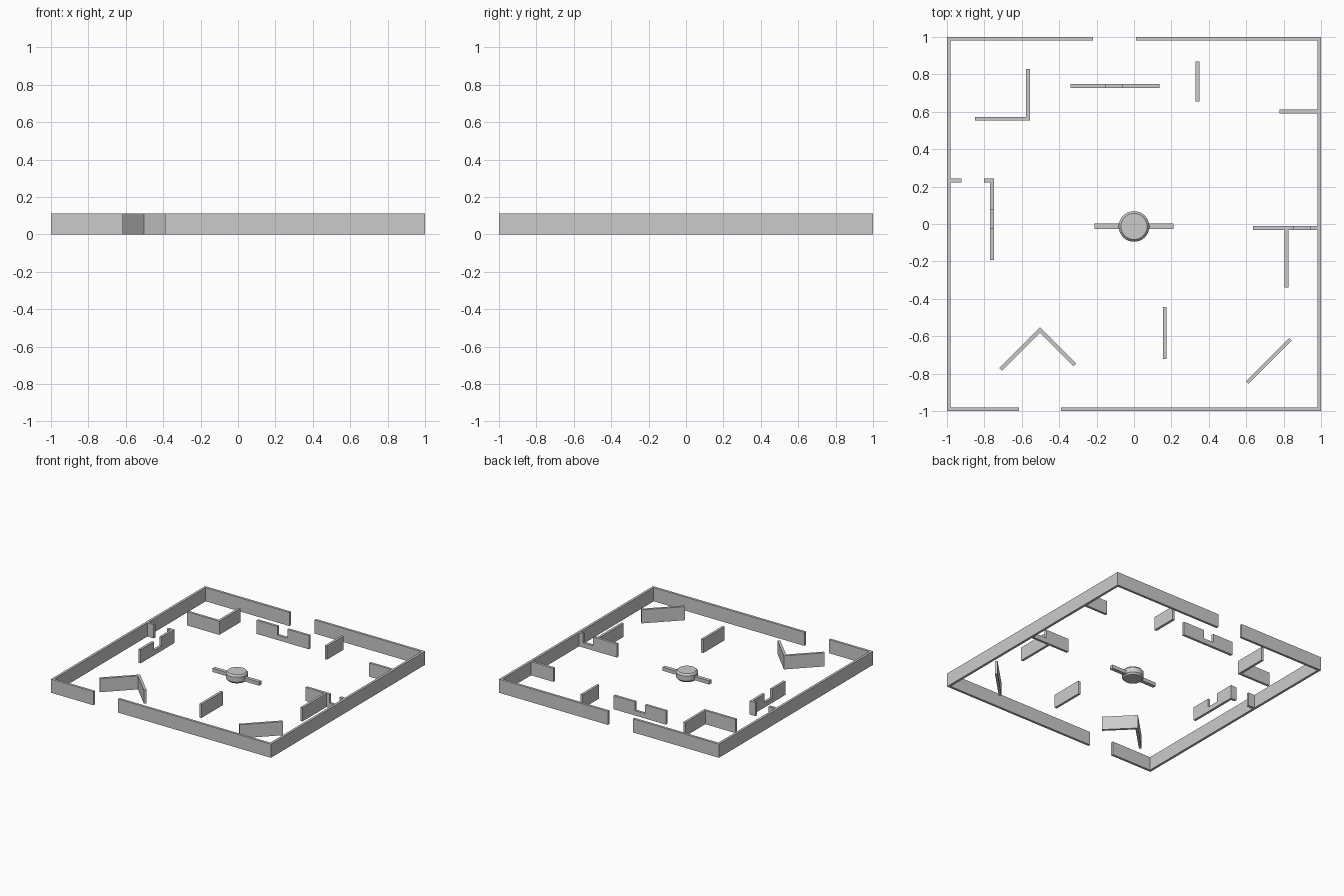
import bpy, bmesh, math
from mathutils import Vector

if "Cube" in bpy.data.objects:
    bpy.data.objects.remove(bpy.data.objects["Cube"])

H, T, SILL = 0.112, 0.02, 0.04  # wall height, thickness, window sill height


def make(name, bm):
    bmesh.ops.recalc_face_normals(bm, faces=bm.faces)
    me = bpy.data.meshes.new(name)
    bm.to_mesh(me)
    bm.free()
    ob = bpy.data.objects.new(name, me)
    bpy.context.collection.objects.link(ob)
    return ob


def prism(name, loop, vec):
    """Extrude a closed 3D outline along vec."""
    bm = bmesh.new()
    f = bm.faces.new([bm.verts.new(p) for p in loop])
    r = bmesh.ops.extrude_face_region(bm, geom=[f])
    bmesh.ops.translate(bm, vec=vec, verts=[v for v in r["geom"] if isinstance(v, bmesh.types.BMVert)])
    return make(name, bm)


def wall(name, *pts):
    """Mitred wall following a centreline in plan."""
    P = [Vector(p) for p in pts]
    dirs = [(b - a).normalized() for a, b in zip(P, P[1:])]
    left, right = [], []
    for i, p in enumerate(P):
        d0, d1 = dirs[max(i - 1, 0)], dirs[min(i, len(dirs) - 1)]
        n0, n1 = Vector((-d0.y, d0.x)), Vector((-d1.y, d1.x))
        off = (n0 + n1) / (1 + n0.dot(n1)) * T / 2
        left.append((*(p + off), 0))
        right.append((*(p - off), 0))
    return prism(name, left + right[::-1], (0, 0, H))


def window_wall(name, p0, p1, a, b):
    """Straight wall with a notch from distance a to b along it."""
    p0, p1 = Vector(p0), Vector(p1)
    d = (p1 - p0).normalized()
    n = Vector((-d.y, d.x)) * T
    L = (p1 - p0).length
    prof = [(0, 0), (L, 0), (L, H), (b, H), (b, SILL), (a, SILL), (a, H), (0, H)]
    start = p0 - n / 2
    return prism(name, [(*(start + d * s), z) for s, z in prof], (*n, 0))


# Perimeter, split by two gate gaps
E = 1 - T / 2
wall("perimeter_left", (-0.22, E), (-E, E), (-E, -E), (-0.615, -E))
wall("perimeter_right", (0.01, E), (E, E), (E, -E), (-0.39, -E))

# Plain inner walls
wall("corner_wall", (-0.85, 0.563), (-0.567, 0.563), (-0.567, 0.83))
wall("back_wall", (0.34, 0.87), (0.34, 0.655))
wall("right_stub", (0.778, 0.602), (0.98, 0.602))
wall("left_stub", (-0.98, 0.233), (-0.922, 0.233))
wall("tee_stem", (0.815, -0.032), (0.815, -0.34))
wall("angled_wall", (-0.713, -0.777), (-0.503, -0.567), (-0.317, -0.753))
wall("front_wall", (0.164, -0.445), (0.164, -0.722))
wall("diagonal_wall", (0.606, -0.847), (0.837, -0.616))

# Inner walls with window notches
window_wall("back_window_wall", (-0.34, 0.738), (0.135, 0.738), 0.188, 0.279)
window_wall("right_window_wall", (0.636, -0.021), (0.98, -0.021), 0.217, 0.308)
window_wall("left_window_wall", (-0.759, 0.243), (-0.759, -0.193), 0.165, 0.267)
wall("left_window_return", (-0.802, 0.233), (-0.769, 0.233))

# Centre hub: chamfered disc with a cross bar
CY = -0.013
prof = [(0.07, 0.0), (0.082, 0.014), (0.082, 0.056), (0.07, 0.07)]
N = 32
bm = bmesh.new()
rings = [[bm.verts.new((r * math.cos(2 * math.pi * i / N), CY + r * math.sin(2 * math.pi * i / N), z))
          for i in range(N)] for r, z in prof]
bm.faces.new(rings[0])
bm.faces.new(rings[-1])
for a, b in zip(rings, rings[1:]):
    for i in range(N):
        j = (i + 1) % N
        bm.faces.new((a[i], a[j], b[j], b[i]))
make("hub_disc", bm)
prism("hub_bar", [(-0.212, CY - 0.015, 0.01), (0.212, CY - 0.015, 0.01),
                  (0.212, CY + 0.015, 0.01), (-0.212, CY + 0.015, 0.01)], (0, 0, 0.03))
